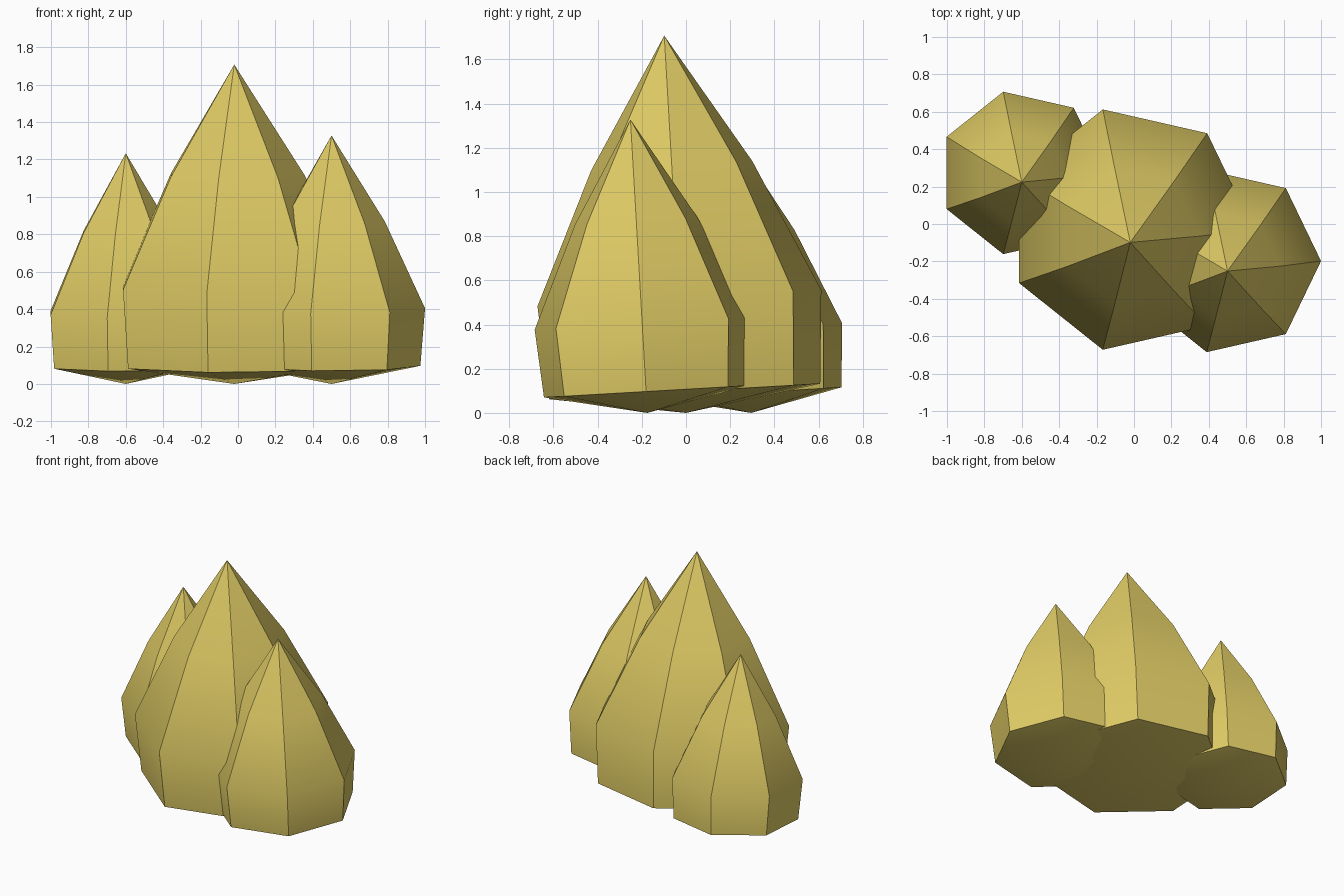
import bpy, bmesh, math
from mathutils import Matrix

cube = bpy.data.objects.get("Cube")
if cube:
    bpy.data.objects.remove(cube, do_unlink=True)

SIDES = 7
LEAN = math.radians(3.3)

# One straw-gold colour for every bud
gold = bpy.data.materials.new("straw_gold")
colour = (0.74, 0.60, 0.13, 1)
gold.use_nodes = True
gold.diffuse_color = colour
gold.node_tree.nodes["Principled BSDF"].inputs["Base Color"].default_value = colour


def add_bud(name, location, rings, height):
    """Seven-sided pointed bud with a shallow conical base, leaning forward."""
    bm = bmesh.new()
    base = bm.verts.new((0, 0, 0))
    tip = bm.verts.new((0, 0, height))
    loops = []
    for radius, z in rings:
        angles = [math.tau * i / SIDES for i in range(SIDES)]
        loops.append([bm.verts.new((radius * math.cos(a), radius * math.sin(a), z))
                      for a in angles])
    for i in range(SIDES):
        j = (i + 1) % SIDES
        bm.faces.new((base, loops[0][j], loops[0][i]))
        for low, high in zip(loops, loops[1:]):
            bm.faces.new((low[i], low[j], high[j], high[i]))
        bm.faces.new((loops[-1][i], loops[-1][j], tip))
    bmesh.ops.transform(bm, matrix=Matrix.Rotation(LEAN, 4, 'X'), verts=bm.verts)
    bmesh.ops.recalc_face_normals(bm, faces=bm.faces)
    mesh = bpy.data.meshes.new(name)
    bm.to_mesh(mesh)
    bm.free()
    mesh.materials.append(gold)
    bud = bpy.data.objects.new(name, mesh)
    bud.location = location
    bpy.context.collection.objects.link(bud)
    # Smooth along the height, crisp along the vertical ridges and base rim
    bpy.ops.object.select_all(action='DESELECT')
    bud.select_set(True)
    bpy.context.view_layer.objects.active = bud
    bpy.ops.object.shade_smooth_by_angle(angle=math.radians(36))


# Rings are (radius, height): base rim, widest point, shoulder
add_bud("centre_bud", (-0.02, 0, 0),
        [(0.63, 0.097), (0.66, 0.52), (0.375, 1.12)], 1.71)
add_bud("left_bud", (0.5, -0.175, 0),
        [(0.475, 0.097), (0.50, 0.405), (0.285, 0.87)], 1.33)
add_bud("right_bud", (-0.6, 0.295, 0),
        [(0.425, 0.092), (0.446, 0.38), (0.25, 0.815)], 1.235)
